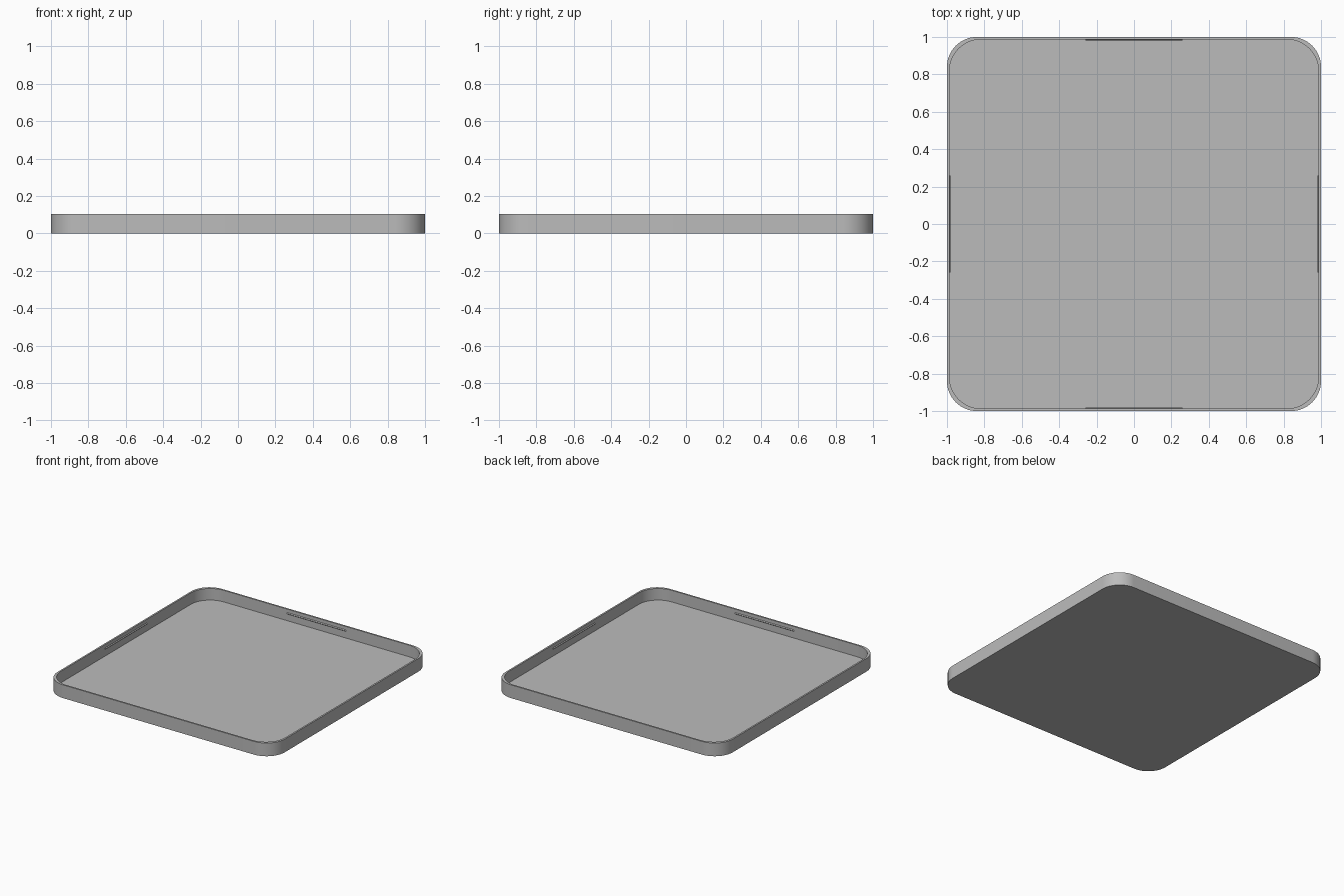
import bpy
import bmesh
from math import cos, sin, pi

HEIGHT = 0.105
FLOOR = 0.013
WALL = 0.013
SEGMENTS = 16

cube = bpy.data.objects.get("Cube")
if cube:
    bpy.data.objects.remove(cube, do_unlink=True)

grey = bpy.data.materials.new("plain grey")
grey.use_nodes = True
colour = (0.5, 0.5, 0.5, 1)
grey.diffuse_color = colour
grey.node_tree.nodes["Principled BSDF"].inputs["Base Color"].default_value = colour


def rounded_ring(bm, half, radius, z):
    """Vertices of a rounded square at one height."""
    ring = []
    for corner, (sx, sy) in enumerate([(1, 1), (-1, 1), (-1, -1), (1, -1)]):
        for i in range(SEGMENTS + 1):
            a = (corner + i / SEGMENTS) * pi / 2
            ring.append(bm.verts.new((sx * (half - radius) + radius * cos(a),
                                      sy * (half - radius) + radius * sin(a), z)))
    return ring


def finish(name, bm):
    bmesh.ops.recalc_face_normals(bm, faces=bm.faces)
    mesh = bpy.data.meshes.new(name)
    bm.to_mesh(mesh)
    bm.free()
    mesh.materials.append(grey)
    obj = bpy.data.objects.new(name, mesh)
    bpy.context.collection.objects.link(obj)
    return obj


# Tray: outer wall, rim, inner wall and floor as a stack of rounded squares
bm = bmesh.new()
inner = 1 - WALL
rings = [rounded_ring(bm, 1, 0.16, 0),
         rounded_ring(bm, 1, 0.16, HEIGHT),
         rounded_ring(bm, inner, 0.17, HEIGHT),
         rounded_ring(bm, inner, 0.17, FLOOR)]
for low, high in zip(rings, rings[1:]):
    for i in range(len(low)):
        j = (i + 1) % len(low)
        bm.faces.new((low[i], low[j], high[j], high[i]))
bm.faces.new(rings[0])
bm.faces.new(rings[-1])
tray = finish("tray", bm)
bpy.context.view_layer.objects.active = tray
tray.select_set(True)
bpy.ops.object.shade_smooth_by_angle()
tray.select_set(False)

# Snap ridges: a thin wedge along the middle of each inner wall
for side, turn in [("back", 0), ("left", -1), ("front", 2), ("right", 1)]:
    bm = bmesh.new()
    ends = []
    for x in (-0.26, 0.26):
        ends.append([bm.verts.new((x, y, z)) for y, z in
                     [(inner + 0.002, 0.08), (inner - 0.006, 0.072), (inner + 0.002, 0.064)]])
    a, b = ends
    bm.faces.new(a)
    bm.faces.new(b)
    for i in range(3):
        j = (i + 1) % 3
        bm.faces.new((a[i], a[j], b[j], b[i]))
    ridge = finish(side + "_snap_ridge", bm)
    ridge.rotation_euler.z = turn * pi / 2
